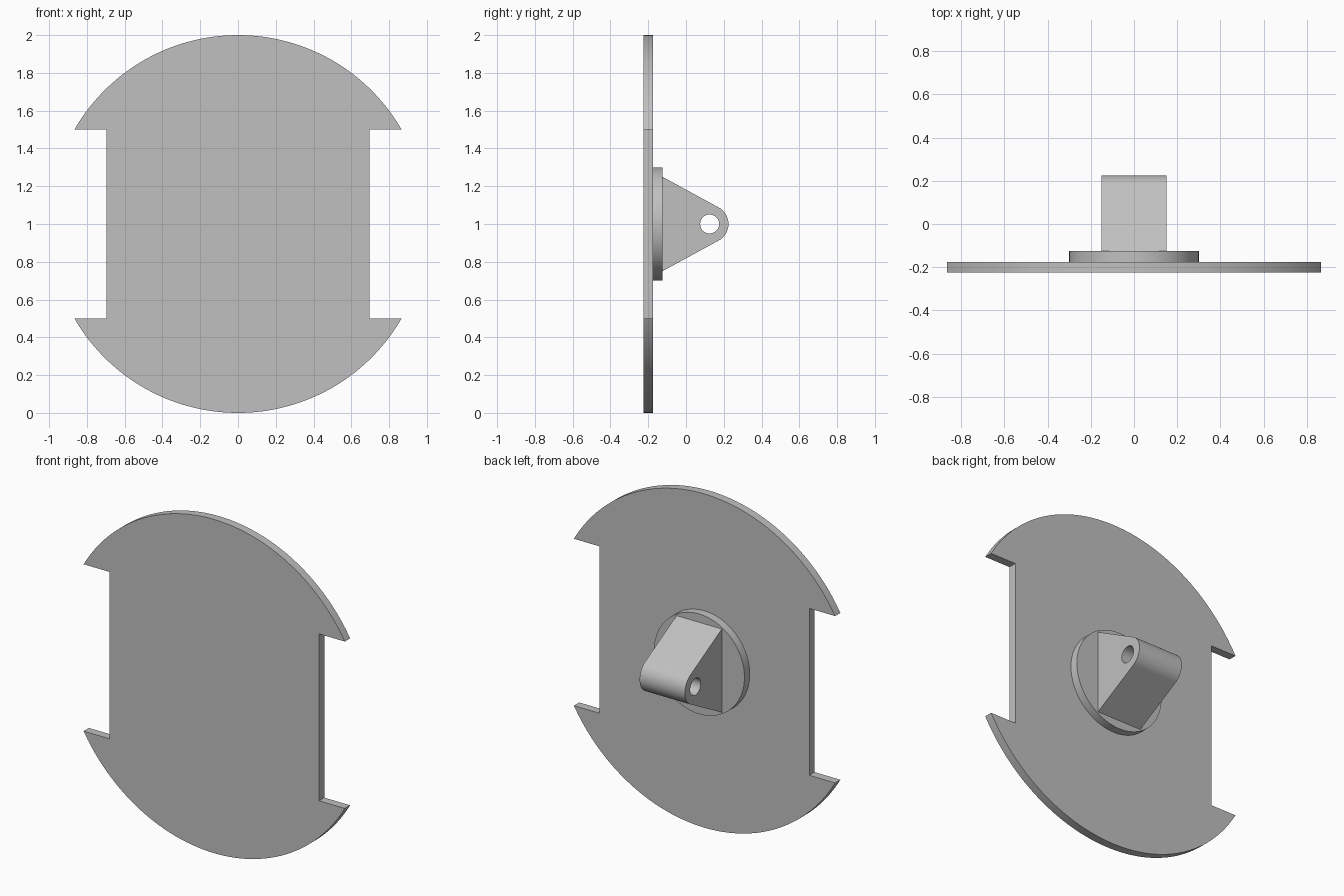
import bpy
import bmesh
from math import asin, acos, atan2, cos, sin, hypot, pi, radians
from mathutils import Vector

old = bpy.data.objects.get("Cube")
if old:
    bpy.data.objects.remove(old, do_unlink=True)

grey = bpy.data.materials.new("plain grey")
grey.use_nodes = True
colour = (0.53, 0.53, 0.53, 1)
grey.diffuse_color = colour
grey.node_tree.nodes["Principled BSDF"].inputs["Base Color"].default_value = colour

MID = 1.0  # height of the common axis


def arc(cx, cy, r, start, end, steps):
    """Points along an arc, both ends included."""
    angles = [start + (end - start) * i / steps for i in range(steps + 1)]
    return [(cx + r * cos(a), cy + r * sin(a)) for a in angles]


def prism(name, outline, place, direction):
    """Extrude a flat outline; place maps its 2D points into space."""
    bm = bmesh.new()
    face = bm.faces.new([bm.verts.new(place(u, v)) for u, v in outline])
    extruded = bmesh.ops.extrude_face_region(bm, geom=[face], use_keep_orig=True)
    verts = [g for g in extruded["geom"] if isinstance(g, bmesh.types.BMVert)]
    bmesh.ops.translate(bm, verts=verts, vec=Vector(direction))
    bmesh.ops.recalc_face_normals(bm, faces=bm.faces)
    mesh = bpy.data.meshes.new(name)
    bm.to_mesh(mesh)
    bm.free()
    obj = bpy.data.objects.new(name, mesh)
    bpy.context.collection.objects.link(obj)
    mesh.materials.append(grey)
    return obj


def facing_front(y):
    return lambda u, v: (u, y, MID + v)


def facing_side(x):
    return lambda u, v: (x, u, MID + v)


# Round plate with a rectangular notch on each side
NOTCH_X, NOTCH_Z = 0.695, 0.5
tip = asin(NOTCH_Z)
upper = arc(0, 0, 1, tip, pi - tip, 80)
lower = arc(0, 0, 1, pi + tip, 2 * pi - tip, 80)
outline = (upper + [(-NOTCH_X, NOTCH_Z), (-NOTCH_X, -NOTCH_Z)]
           + lower + [(NOTCH_X, -NOTCH_Z), (NOTCH_X, NOTCH_Z)])
plate = prism("plate", outline, facing_front(-0.225), (0, 0.05, 0))

# Round boss behind the plate
boss = prism("boss", arc(0, 0, 0.3, 0, 2 * pi, 96)[:-1],
             facing_front(-0.175), (0, 0.05, 0))

# Tapered lug whose flanks run tangent to its rounded end
BASE_Y, BASE_Z, EYE_Y, END_R, HALF_W = -0.125, 0.25, 0.125, 0.1, 0.15
dy = BASE_Y - EYE_Y
tangent = atan2(BASE_Z, dy) - acos(END_R / hypot(dy, BASE_Z))
profile = ([(BASE_Y, -BASE_Z)] + arc(EYE_Y, 0, END_R, -tangent, tangent, 32)
           + [(BASE_Y, BASE_Z)])
lug = prism("lug", profile, facing_side(-HALF_W), (2 * HALF_W, 0, 0))

# Pin hole through the lug
cutter = prism("pin_hole_cutter", arc(EYE_Y, 0, 0.05, 0, 2 * pi, 48)[:-1],
               facing_side(-0.3), (0.6, 0, 0))
cutter.hide_render = True
hole = lug.modifiers.new("pin hole", "BOOLEAN")
hole.operation = "DIFFERENCE"
hole.solver = "EXACT"
hole.object = cutter
bpy.ops.object.select_all(action="DESELECT")
lug.select_set(True)
bpy.context.view_layer.objects.active = lug
bpy.ops.object.modifier_apply(modifier=hole.name)
bpy.data.objects.remove(cutter, do_unlink=True)

# Smooth the round walls, keep the edges sharp
for obj in (plate, boss, lug):
    obj.select_set(True)
bpy.ops.object.shade_smooth_by_angle(angle=radians(25))
